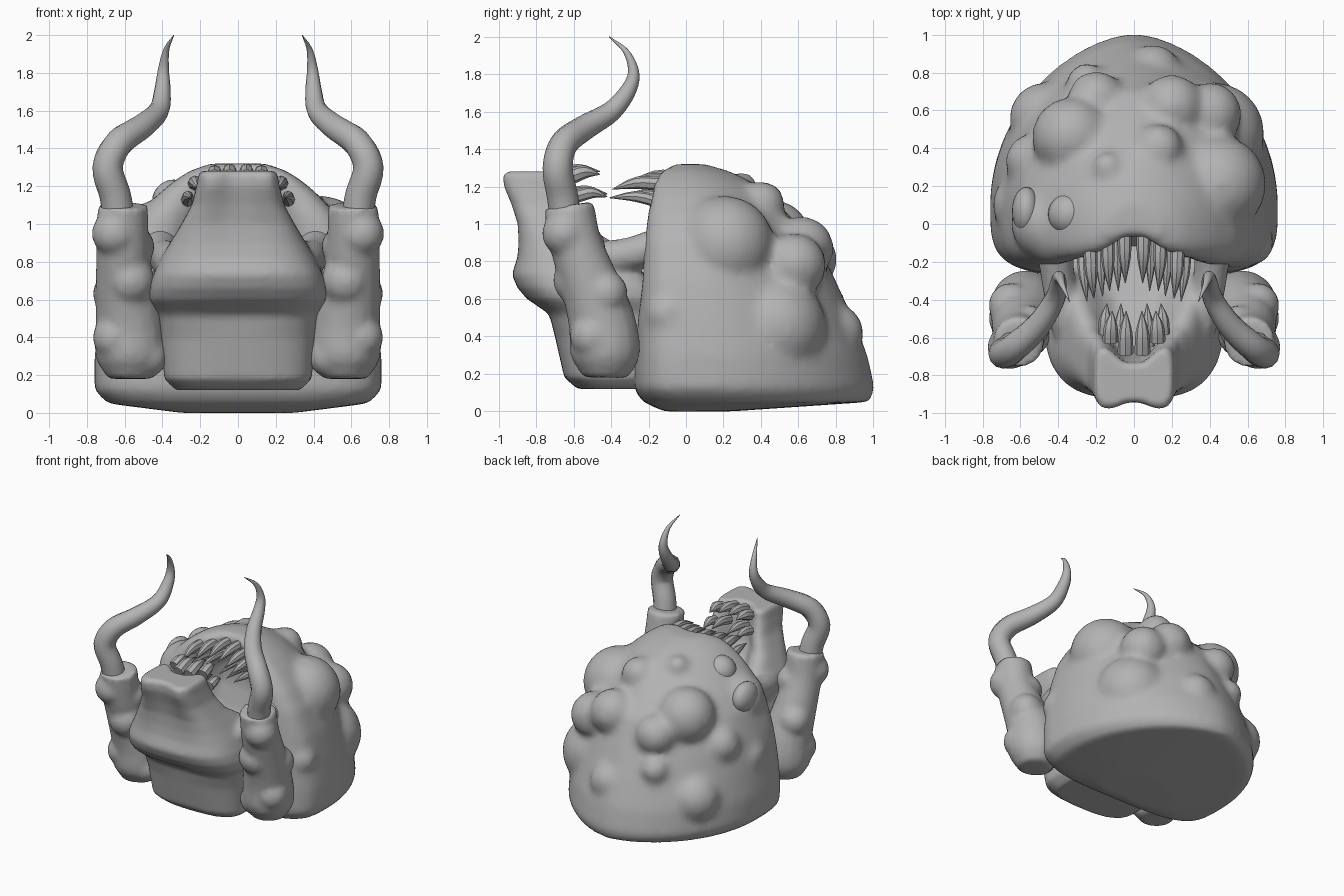
import bpy, bmesh, math
from mathutils import Vector, Matrix

cube = bpy.data.objects.get("Cube")
if cube:
    bpy.data.objects.remove(cube)

GREY = (0.45, 0.45, 0.45, 1)
mat = bpy.data.materials.new("clay_grey")
mat.use_nodes = True
mat.diffuse_color = GREY
mat.node_tree.nodes["Principled BSDF"].inputs["Base Color"].default_value = GREY


def loft(bm, rings):
    """Skin a list of equal rings and close both ends."""
    loops = [[bm.verts.new(p) for p in ring] for ring in rings]
    for a, b in zip(loops, loops[1:]):
        for i in range(len(a)):
            j = (i + 1) % len(a)
            bm.faces.new((a[i], a[j], b[j], b[i]))
    for end in (loops[0], loops[-1]):
        bm.faces.new(end)


def outline(z, front, back, w, front_dent=0, back_dent=0, mid=0.3, boxy=0.5, tail=1.2, spread=0.42):
    """Egg-shaped outline with optional hollows in the middle of the front and back."""
    yc = front + (back - front) * mid
    ring = []
    for i in range(64):
        t = 2 * math.pi * (i + 0.5) / 64
        c, s = math.cos(t), math.sin(t)
        x = w * math.copysign(abs(c) ** (boxy if s < 0 else tail), c)
        hollow = math.exp(-(x / (spread * w)) ** 2)
        if s < 0:
            y = yc - (yc - front) * abs(s) ** boxy + front_dent * hollow * abs(s)
        else:
            y = yc + (back - yc) * s ** min(tail, 1) - back_dent * hollow * s
        ring.append((x, y, z))
    return ring


def spline(points, steps=5):
    """Smooth path through points given as (x, y, z, radius)."""
    p = [Vector(q) for q in points]
    p = [2 * p[0] - p[1]] + p + [2 * p[-1] - p[-2]]
    out = []
    for a, b, c, d in zip(p, p[1:], p[2:], p[3:]):
        for k in range(steps):
            t = k / steps
            out.append(0.5 * (2 * b + (c - a) * t + (2 * a - 5 * b + 4 * c - d) * t * t
                              + (3 * b - a - 3 * c + d) * t ** 3))
    return out + [p[-2]]


def tube(bm, points, sides=12, steps=5):
    path = spline(points, steps)
    rings = []
    for i, q in enumerate(path):
        t = (path[min(i + 1, len(path) - 1)] - path[max(i - 1, 0)]).to_3d().normalized()
        u = t.cross(Vector((1, 0, 0))).normalized()
        v = t.cross(u)
        angles = [2 * math.pi * k / sides for k in range(sides)]
        rings.append([q.to_3d() + max(q.w, 0.002) * (u * math.cos(a) + v * math.sin(a))
                      for a in angles])
    loft(bm, rings)


def ball(bm, x, y, z, r, stretch=(1, 1, 1)):
    m = Matrix.Translation((x, y, z)) @ Matrix.Diagonal((*stretch, 1))
    bmesh.ops.create_uvsphere(bm, u_segments=24, v_segments=14, radius=r, matrix=m)


def finish(name, bm, voxel=0, soften=4, mirror=False):
    """Turn the bmesh into an object; voxel size melts overlapping parts together."""
    bmesh.ops.recalc_face_normals(bm, faces=bm.faces)
    me = bpy.data.meshes.new(name)
    bm.to_mesh(me)
    bm.free()
    me.materials.append(mat)
    ob = bpy.data.objects.new(name, me)
    bpy.context.collection.objects.link(ob)
    bpy.ops.object.select_all(action="DESELECT")
    ob.select_set(True)
    bpy.context.view_layer.objects.active = ob
    bpy.ops.object.shade_smooth_by_angle(angle=math.radians(40))
    if voxel:
        rm = ob.modifiers.new("melt", "REMESH")
        rm.mode, rm.voxel_size, rm.use_smooth_shade = "VOXEL", voxel, True
        sm = ob.modifiers.new("soften", "SMOOTH")
        sm.factor, sm.iterations = 0.5, soften
    if mirror:
        ob.modifiers.new("mirror", "MIRROR").use_mirror_merge = False


# Hunched body with a hollow mouth at the front
bm = bmesh.new()
loft(bm, [outline(*lv) for lv in (
    (0.0, -0.12, 0.25, 0.3), (0.05, -0.23, 0.98, 0.69), (0.12, -0.28, 1.01, 0.76),
    (0.3, -0.28, 0.97, 0.76), (0.5, -0.28, 0.89, 0.73, 0.1), (0.7, -0.27, 0.8, 0.69, 0.3),
    (0.9, -0.26, 0.7, 0.62, 0.36), (1.04, -0.24, 0.56, 0.53, 0.34), (1.15, -0.21, 0.44, 0.43, 0.25),
    (1.22, -0.19, 0.36, 0.35, 0.17), (1.28, -0.15, 0.24, 0.26, 0.1), (1.32, -0.07, 0.1, 0.15, 0.03))])
# Swollen boils across the back and flanks
for b in ((0.44, 0.21, 0.89, 0.26), (-0.33, 0.46, 0.92, 0.21), (0.13, 0.4, 1.1, 0.13),
          (-0.14, 0.3, 1.2, 0.08), (0.2, 0.62, 0.87, 0.17), (-0.2, 0.66, 0.81, 0.15),
          (-0.25, 0.74, 0.58, 0.11), (0.1, 0.8, 0.42, 0.15), (-0.47, 0.56, 0.35, 0.19),
          (0.4, 0.58, 0.78, 0.17), (0.62, 0.15, 0.3, 0.13), (0.42, 0.48, 0.45, 0.27),
          (0.62, -0.1, 0.52, 0.12), (-0.58, 0.1, 0.55, 0.17), (-0.53, 0.33, 0.7, 0.15),
          (-0.45, 0.0, 0.92, 0.2), (0.28, -0.06, 1.1, 0.11), (-0.27, -0.06, 1.12, 0.11)):
    ball(bm, *b)
finish("body", bm, voxel=0.028, soften=7)

# Bulging eyes on one side
bm = bmesh.new()
ball(bm, -0.57, 0.07, 0.98, 0.115, (0.65, 1.1, 1))
ball(bm, -0.34, 0.05, 1.12, 0.115)
finish("eyes", bm)

# Lower jaw: rounded throat, jutting lip and a tall hollow chin
bm = bmesh.new()
loft(bm, [outline(*lv, mid=0.45, boxy=0.7, tail=0.5, spread=0.65) for lv in (
    (0.12, -0.58, -0.15, 0.33), (0.18, -0.65, -0.15, 0.39), (0.4, -0.7, -0.1, 0.41),
    (0.52, -0.75, -0.1, 0.42, 0.02), (0.6, -0.85, -0.1, 0.47), (0.66, -0.9, -0.1, 0.47, 0, 0.1),
    (0.73, -0.93, -0.12, 0.45, 0, 0.3), (0.82, -0.92, -0.15, 0.41, 0.02, 0.42),
    (0.9, -0.92, -0.28, 0.36, 0.03, 0.4), (1.0, -0.93, -0.46, 0.3, 0.04, 0.26),
    (1.1, -0.97, -0.53, 0.245, 0.06, 0.2), (1.2, -1.02, -0.58, 0.22, 0.08, 0.17),
    (1.26, -1.03, -0.6, 0.21, 0.09, 0.15), (1.28, -1.0, -0.62, 0.2, 0.08, 0.15))])
# Cheek walls joining the jaw to the body
for side in (-1, 1):
    tube(bm, [(side * 0.31, -0.75, 0.75, 0.06), (side * 0.36, -0.5, 0.81, 0.09),
              (side * 0.4, -0.3, 0.84, 0.09), (side * 0.42, -0.1, 0.9, 0.1)])
finish("lower_jaw", bm, voxel=0.02, soften=3)

# Lumpy arms
bm = bmesh.new()
tube(bm, [(0.57, -0.43, 0.18, 0.12), (0.57, -0.43, 0.3, 0.185), (0.575, -0.45, 0.48, 0.18),
          (0.6, -0.52, 0.7, 0.155), (0.61, -0.59, 0.9, 0.14), (0.61, -0.625, 1.1, 0.135)], sides=16)
for b in ((0.655, -0.65, 0.95, 0.12), (0.57, -0.58, 0.7, 0.13), (0.65, -0.5, 0.4, 0.12),
          (0.48, -0.47, 0.3, 0.11), (0.65, -0.43, 0.63, 0.12), (0.55, -0.54, 0.88, 0.11)):
    ball(bm, *b)
finish("arms", bm, voxel=0.022, mirror=True)

# Twisted horns
bm = bmesh.new()
tube(bm, [(0.63, -0.64, 1.02, 0.085), (0.65, -0.66, 1.15, 0.083), (0.69, -0.685, 1.3, 0.08),
          (0.63, -0.65, 1.43, 0.075), (0.51, -0.54, 1.515, 0.067), (0.42, -0.4, 1.6, 0.055),
          (0.4, -0.31, 1.71, 0.043), (0.395, -0.28, 1.81, 0.03), (0.38, -0.32, 1.92, 0.016),
          (0.34, -0.41, 2.0, 0.002)])
finish("horns", bm, mirror=True)


def tooth(bm, x, y, z, tip_y, tip_z, r):
    mid = (x * 0.98, (y + tip_y) / 2, (z + tip_z) / 2 + 0.02, r * 0.85)
    tube(bm, [(x, y, z, r), mid, (x * 0.92, tip_y, tip_z, 0.002)], sides=8, steps=3)


# Upper teeth in two rows, following the curve of the lip
bm = bmesh.new()
for x in (0.05, 0.14, 0.23):
    base = -0.03 - 2 * x * x
    tooth(bm, x, base, 1.26 - x * 0.2, -0.29 - x * 0.45, 1.22 - x * 0.15, 0.038)
    tooth(bm, x + 0.04, base + 0.01, 1.16 - x * 0.2, -0.34 - x * 0.3, 1.14, 0.034)
finish("upper_teeth", bm, mirror=True)

# Lower teeth curling back from the chin
bm = bmesh.new()
for x in (0.045, 0.125):
    base = -0.72 + x * 0.8
    tooth(bm, x, base, 1.25, -0.46, 1.29 - x * 0.2, 0.042)
    tooth(bm, x + 0.03, base + 0.04, 1.15, -0.42, 1.17 - x * 0.2, 0.036)
finish("lower_teeth", bm, mirror=True)
